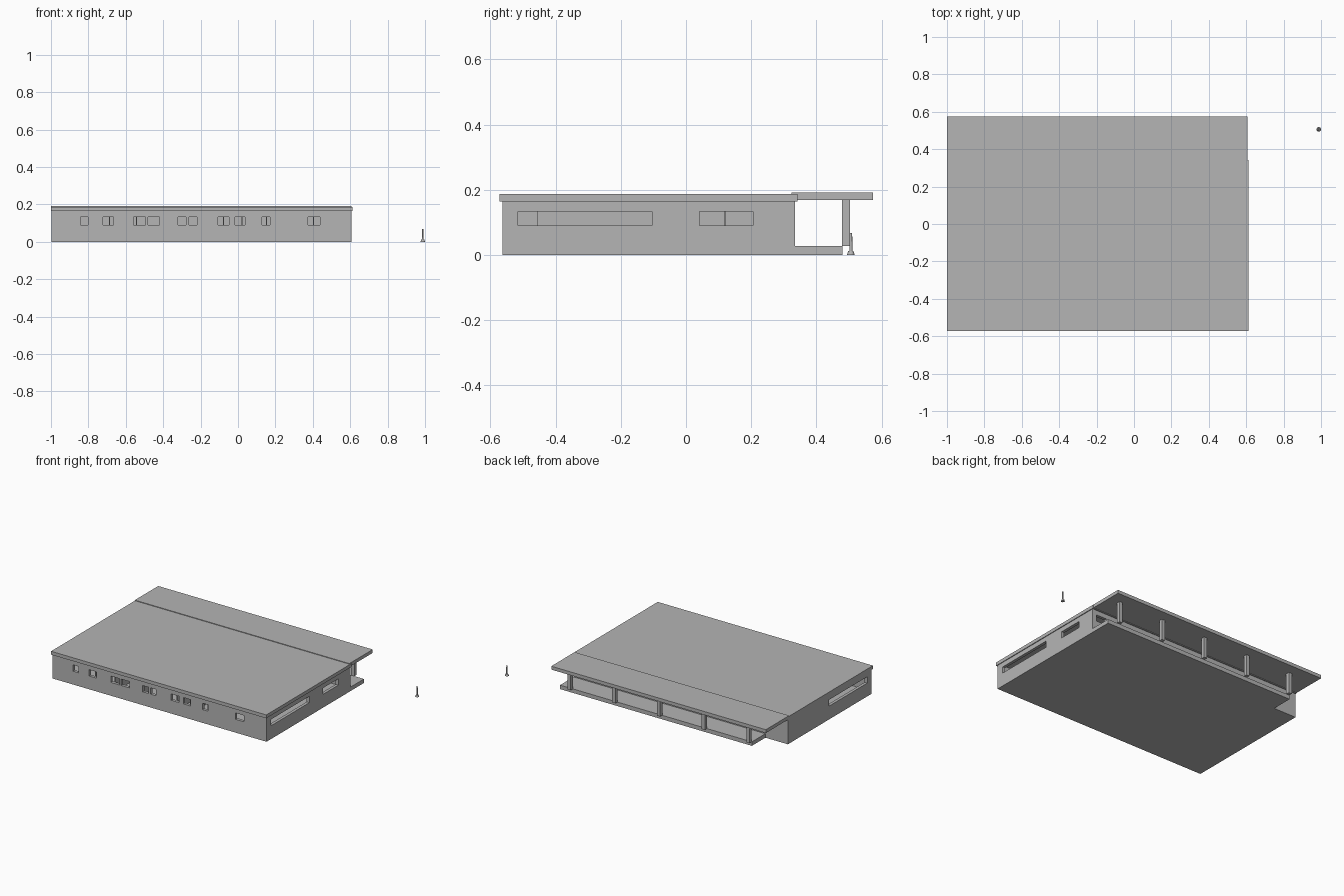
import bpy
import bmesh
from mathutils import Matrix, Vector

default = bpy.data.objects.get("Cube")
if default:
    bpy.data.objects.remove(default, do_unlink=True)

grey = bpy.data.materials.new("plain_grey")
grey.use_nodes = True
colour = (0.46, 0.46, 0.46, 1)
grey.diffuse_color = colour
grey.node_tree.nodes["Principled BSDF"].inputs["Base Color"].default_value = colour


def add_boxes(name, boxes):
    """One object made of axis-aligned boxes given as x, y and z ranges."""
    bm = bmesh.new()
    for ranges in boxes:
        low, high = (Vector(corner) for corner in zip(*ranges))
        place = Matrix.Translation((low + high) / 2) @ Matrix.Diagonal((high - low).to_4d())
        bmesh.ops.create_cube(bm, size=1, matrix=place)
    mesh = bpy.data.meshes.new(name)
    bm.to_mesh(mesh)
    bm.free()
    mesh.materials.append(grey)
    obj = bpy.data.objects.new(name, mesh)
    bpy.context.collection.objects.link(obj)
    return obj


def cut(target, cutter):
    mod = target.modifiers.new(cutter.name, "BOOLEAN")
    mod.operation = "DIFFERENCE"
    mod.solver = "EXACT"
    mod.object = cutter
    bpy.context.view_layer.objects.active = target
    bpy.ops.object.modifier_apply(modifier=mod.name)
    bpy.data.objects.remove(cutter, do_unlink=True)


LEFT, RIGHT, FRONT, BACK = -0.998, 0.608, -0.563, 0.335
FLOOR, EAVES, WALL = 0.027, 0.165, 0.02
WINDOW_Z = (0.09, 0.133)

# Hollow building with a solid floor
building = add_boxes("building_walls", [((LEFT, RIGHT), (FRONT, BACK), (0, EAVES))])
cut(building, add_boxes("room_cutter", [
    ((LEFT + WALL, RIGHT - WALL), (FRONT + WALL, BACK - WALL), (FLOOR, EAVES + 0.1))]))

# Window openings on each side
front_windows = [(-0.842, -0.802), (-0.722, -0.665), (-0.559, -0.495), (-0.481, -0.42),
                 (-0.32, -0.278), (-0.262, -0.22), (-0.107, -0.048), (-0.016, 0.037),
                 (0.128, 0.171), (0.374, 0.438)]
back_windows = [(-0.53, -0.44), (0.16, 0.28), (0.5, 0.58)]
right_windows = [(-0.515, -0.105), (0.042, 0.205)]
left_windows = [(-0.515, -0.105)]


def through(edge):
    return (edge - 0.03, edge + 0.03)


openings = [(x, through(FRONT), WINDOW_Z) for x in front_windows]
openings += [(x, through(BACK), WINDOW_Z) for x in back_windows]
openings += [(through(RIGHT), y, WINDOW_Z) for y in right_windows]
openings += [(through(LEFT), y, WINDOW_Z) for y in left_windows]
cut(building, add_boxes("window_cutter", openings))

# Inner partitions: corridor wall, cross walls and a back room wall
height = (FLOOR, EAVES)
partitions = [((-0.85, 0.4), (-0.318, -0.312), height),
              ((-0.85, 0.45), (0.117, 0.123), height),
              ((0.4, 0.406), (-0.455, 0.315), height)]
partitions += [((x, x + 0.006), (FRONT + WALL, -0.315), height)
               for x in (-0.69, -0.545, -0.38, -0.08, 0.02, 0.15)]
add_boxes("inner_partitions", partitions)

# Roofs, the rear one slightly higher and overlapping
add_boxes("main_roof", [((-1, 0.613), (-0.573, 0.342), (0.164, 0.187))])
add_boxes("porch_roof", [((-1, 0.608), (0.324, 0.574), (0.168, 0.191))])

# Rear porch floor and its row of posts
add_boxes("porch_floor", [((-0.83, RIGHT), (BACK, 0.48), (0, FLOOR))])
for i in range(5):
    x = 0.524 - 0.335 * i
    add_boxes("porch_post", [((x - 0.012, x + 0.012), (0.479, 0.503), (FLOOR, 0.168))])

# Small standing bollard away from the building
for name, bottom, top, z0, z1 in (("bollard_base", 0.012, 0.008, 0, 0.012),
                                  ("bollard_stem", 0.005, 0.004, 0.012, 0.068)):
    bpy.ops.mesh.primitive_cone_add(vertices=16, radius1=bottom, radius2=top, depth=z1 - z0,
                                    location=(0.988, 0.506, (z0 + z1) / 2))
    part = bpy.context.object
    part.name = name
    part.data.materials.append(grey)
    bpy.ops.object.shade_smooth_by_angle()
